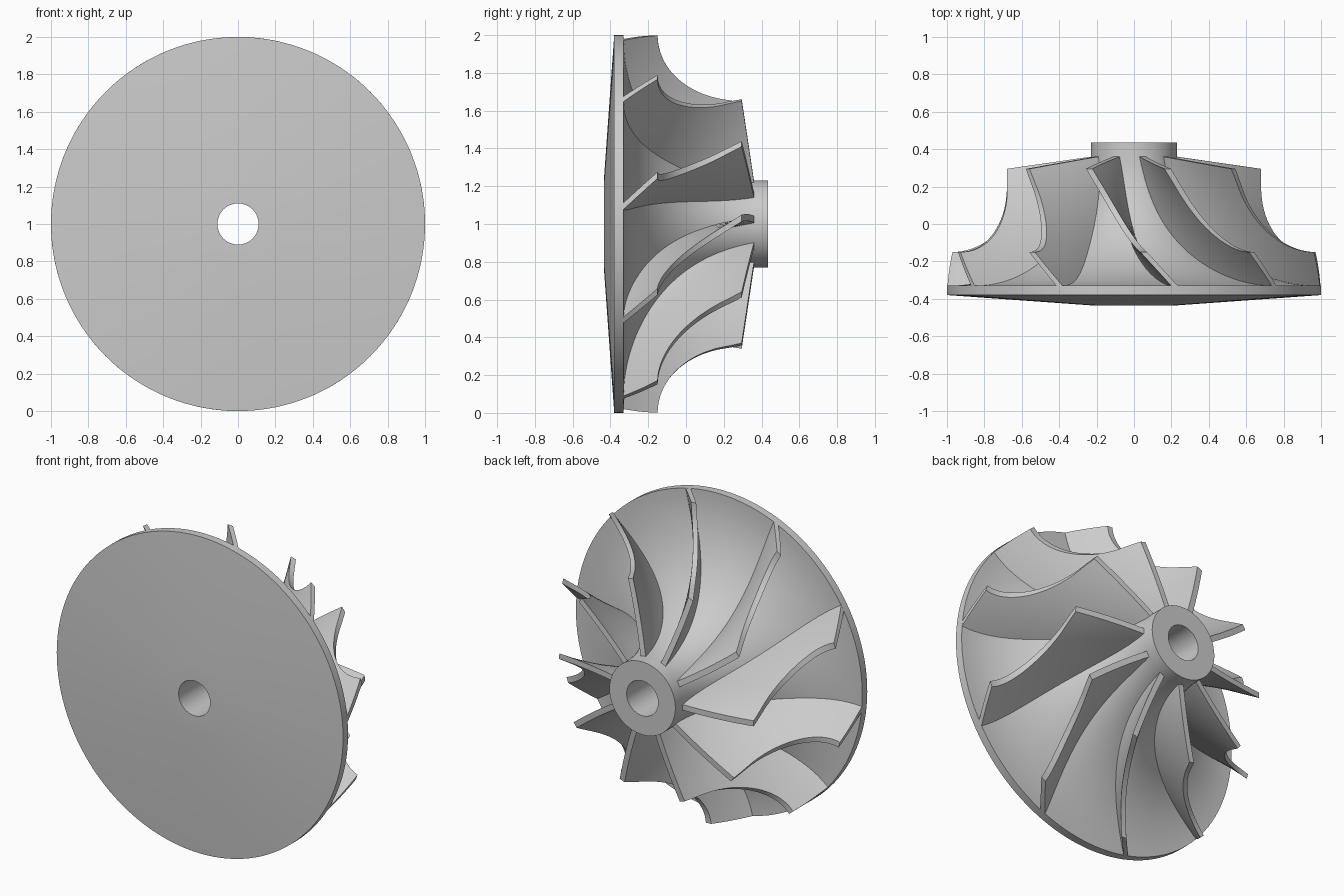
import bpy, bmesh
from math import sin, cos, pi, radians, sqrt
from mathutils import Matrix, Vector

cube = bpy.data.objects.get("Cube")
if cube:
    bpy.data.objects.remove(cube, do_unlink=True)

metal = bpy.data.materials.new("cast_grey_metal")
metal.use_nodes = True
GREY = (0.6, 0.6, 0.6, 1)
metal.diffuse_color = GREY
metal.node_tree.nodes["Principled BSDF"].inputs["Base Color"].default_value = GREY

BLADES = 10
SWEEP = radians(53)      # helix twist per unit of depth
START = radians(5.5)     # angle of the first blade at the rim
RIM_Y, HUB_TOP = -0.33, 0.36
HALF_THICK = 0.018


def add_object(name, mesh):
    obj = bpy.data.objects.new(name, mesh)
    bpy.context.collection.objects.link(obj)
    return obj


def finish(bm, name):
    bmesh.ops.recalc_face_normals(bm, faces=bm.faces)
    mesh = bpy.data.meshes.new(name)
    bm.to_mesh(mesh)
    bm.free()
    mesh.materials.append(metal)
    return mesh


def smooth(obj):
    bpy.ops.object.select_all(action='DESELECT')
    obj.select_set(True)
    bpy.context.view_layer.objects.active = obj
    bpy.ops.object.shade_smooth_by_angle(angle=radians(30))


def hub_point(t):
    """Hub flare as a quarter ellipse, rim at t=0, nose at t=1."""
    a = t * pi / 2
    return 1 - 0.77 * sin(a), HUB_TOP - (HUB_TOP - RIM_Y) * cos(a)


def shroud_point(t):
    """Outer blade edge: quarter ellipse, then a short straight inlet."""
    split = 0.82
    if t > split:
        return 0.68, 0.2 + 0.095 * (t - split) / (1 - split)
    a = t / split * pi / 2
    return 1 - 0.32 * sin(a), 0.2 - 0.35 * cos(a)


# Hub and back disc: one closed profile turned about the depth axis
profile = [(0.11, -0.435), (0.23, -0.435), (1, -0.38)]
profile += [hub_point(i / 28) for i in range(29)]
profile += [(0.23, 0.435), (0.11, 0.435)]
bm = bmesh.new()
ring = [bm.verts.new((r, y, 1)) for r, y in profile]
edges = [bm.edges.new((ring[i - 1], ring[i])) for i in range(len(ring))]
bmesh.ops.spin(bm, geom=ring + edges, cent=(0, 0, 1), axis=(0, 1, 0),
               angle=2 * pi, steps=128, use_merge=True)
bmesh.ops.remove_doubles(bm, verts=bm.verts, dist=0.0001)
smooth(add_object("hub_and_back_disc", finish(bm, "hub_and_back_disc")))

# Blade: a helical sheet between hub and outer edge, given two sides
ALONG, ACROSS = 32, 8
bm = bmesh.new()


def blade_vert(i, j, side):
    hr, hy = hub_point(i / ALONG)
    sr, sy = shroud_point(i / ALONG)
    # sink the root slightly into the hub
    depth = Vector((sr - hr, sy - hy)).normalized() * 0.012
    hr, hy = hr - depth.x, hy - depth.y
    v = j / ACROSS
    r, y = hr + (sr - hr) * v, hy + (sy - hy) * v
    angle = START + SWEEP * (y - RIM_Y)
    off = side * HALF_THICK
    r = sqrt(r * r - off * off)
    return bm.verts.new((r * cos(angle) - off * sin(angle), y,
                         r * sin(angle) + off * cos(angle)))


sides = [[[blade_vert(i, j, s) for j in range(ACROSS + 1)]
          for i in range(ALONG + 1)] for s in (-1, 1)]
for g in sides:
    for i in range(ALONG):
        for j in range(ACROSS):
            bm.faces.new((g[i][j], g[i + 1][j], g[i + 1][j + 1], g[i][j + 1]))
a, b = sides
for i in range(ALONG):
    for j in (0, ACROSS):
        bm.faces.new((a[i][j], a[i + 1][j], b[i + 1][j], b[i][j]))
for j in range(ACROSS):
    for i in (0, ALONG):
        bm.faces.new((a[i][j], a[i][j + 1], b[i][j + 1], b[i][j]))
blade_mesh = finish(bm, "blade")

# Ring of blades sharing one mesh
for k in range(BLADES):
    blade = add_object(f"blade_{k + 1}", blade_mesh)
    blade.matrix_world = (Matrix.Translation((0, 0, 1))
                          @ Matrix.Rotation(-2 * pi * k / BLADES, 4, 'Y'))
    if k == 0:
        smooth(blade)
